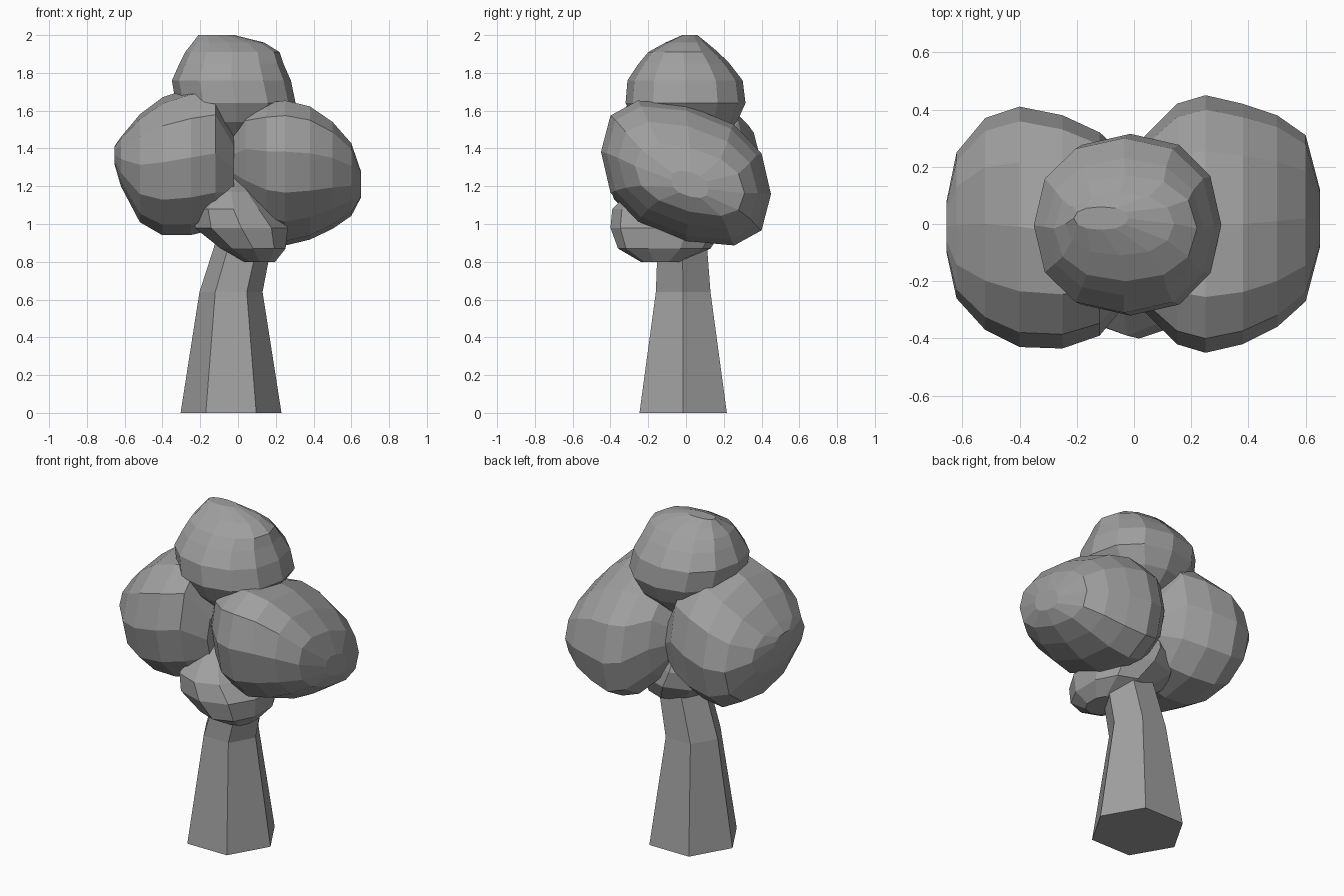
import bpy, bmesh
from math import sin, cos, pi, copysign

cube = bpy.data.objects.get("Cube")
if cube:
    bpy.data.objects.remove(cube, do_unlink=True)

grey = bpy.data.materials.new("plain grey")
grey.use_nodes = True
tone = (0.35, 0.35, 0.35, 1)
grey.diffuse_color = tone
grey.node_tree.nodes["Principled BSDF"].inputs["Base Color"].default_value = tone


def soft(v, power):
    """Round or square off a sine or cosine."""
    return copysign(abs(v) ** power, v)


def upright(t, u, v):
    """Rings stacked in z: height, then x and y."""
    return u, v, t


def sideways(slope):
    """Rings stacked in x: position, then y and z, sinking towards the back."""
    return lambda t, u, v: (t, u, v - slope * u)


def loft(name, place, rings, sides, power=1.0, turn=0.0):
    """Skin rings given as position, low and high u, low and high v."""
    bm = bmesh.new()
    loops = []
    for t, u0, u1, v0, v1 in rings:
        loop = []
        for i in range(sides):
            a = 2 * pi * (i + turn) / sides
            u = (u0 + u1) / 2 + (u1 - u0) / 2 * soft(cos(a), power)
            v = (v0 + v1) / 2 + (v1 - v0) / 2 * soft(sin(a), power)
            loop.append(bm.verts.new(place(t, u, v)))
        loops.append(loop)
    for low, high in zip(loops, loops[1:]):
        for i in range(sides):
            j = (i + 1) % sides
            bm.faces.new((low[i], low[j], high[j], high[i]))
    bm.faces.new(loops[0][::-1])
    bm.faces.new(loops[-1])
    bmesh.ops.recalc_face_normals(bm, faces=bm.faces)
    mesh = bpy.data.meshes.new(name)
    bm.to_mesh(mesh)
    bm.free()
    mesh.materials.append(grey)
    obj = bpy.data.objects.new(name, mesh)
    bpy.context.collection.objects.link(obj)
    return obj


# Six-sided trunk: height, centre x, centre y, radius
trunk = [(0, -.037, -.015, .267), (.64, -.037, -.015, .167),
         (.9, .03, -.02, .15), (1.1, .03, 0, .12)]
loft("trunk", upright,
     [(z, x - r, x + r, y - r, y + r) for z, x, y, r in trunk], 6)

# Large foliage clump on the model's right, blunt on its inner side
loft("right_foliage", sideways(.05), [
    (-.655, -.1, .08, 1.32, 1.41), (-.62, -.26, .25, 1.2, 1.46),
    (-.52, -.37, .37, 1.01, 1.58), (-.4, -.43, .41, .94, 1.67),
    (-.25, -.435, .38, .94, 1.72), (-.12, -.39, .32, .97, 1.74),
    (-.02, -.27, .23, 1.06, 1.5)], 12, .9)

# Large foliage clump on the model's left, sloping down to the back
loft("left_foliage", sideways(.25), [
    (-.045, -.2, .2, 1.18, 1.44), (.04, -.31, .31, 1.04, 1.6),
    (.15, -.42, .42, .94, 1.62), (.25, -.45, .45, .91, 1.63),
    (.38, -.42, .42, .94, 1.6), (.5, -.36, .38, 1, 1.52),
    (.6, -.27, .31, 1.07, 1.41), (.65, -.08, .12, 1.15, 1.28)], 12, .82)

# Crown foliage, ridged along the top
loft("top_foliage", upright, [
    (1.38, -.09, .08, -.1, .1), (1.54, -.25, .23, -.27, .27),
    (1.64, -.33, .305, -.32, .315), (1.76, -.35, .28, -.31, .3),
    (1.85, -.31, .24, -.25, .23), (1.91, -.28, .22, -.2, .17),
    (1.96, -.24, .14, -.11, .11), (2, -.21, -.02, -.02, .06)], 12, .9)

# Small foliage clump wrapped round the top of the trunk
loft("front_foliage", upright, [
    (.8, .03, .2, -.24, -.02), (.87, -.1, .26, -.36, .13),
    (.98, -.24, .275, -.4, .2), (1.08, -.24, .19, -.39, .2),
    (1.17, -.17, .1, -.3, .17), (1.27, -.07, .02, -.15, .1)], 10, .9, turn=.5)
